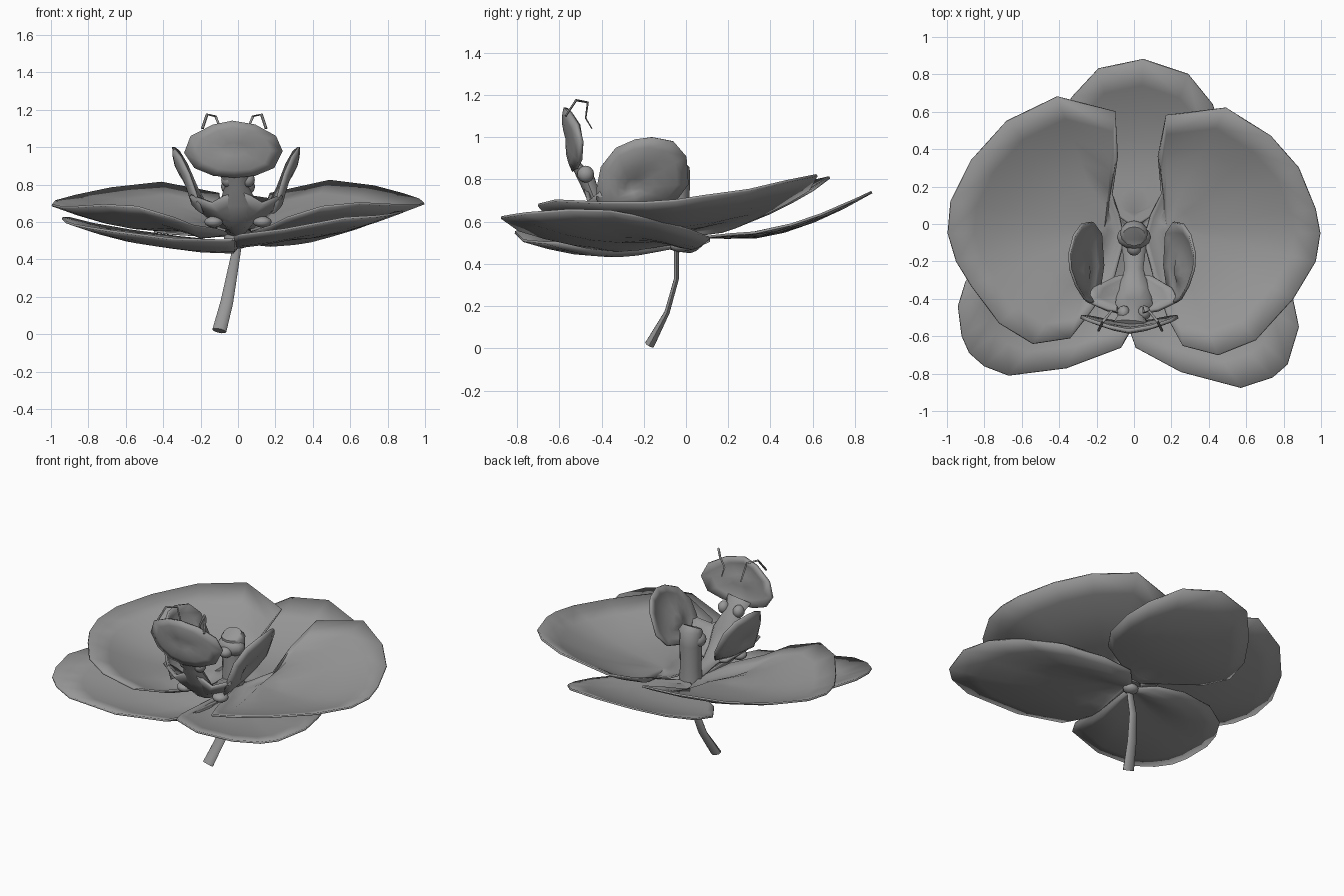
import bpy, bmesh, math
from mathutils import Vector

grey = bpy.data.materials.new("flower_grey")
grey.diffuse_color = (0.31, 0.31, 0.31, 1)


def finish(name, bm, thickness=0):
    bmesh.ops.recalc_face_normals(bm, faces=bm.faces)
    for f in bm.faces:
        f.smooth = True
    me = bpy.data.meshes.new(name)
    bm.to_mesh(me)
    bm.free()
    me.materials.append(grey)
    ob = bpy.data.objects.new(name, me)
    bpy.context.collection.objects.link(ob)
    if thickness:
        mod = ob.modifiers.new("thickness", 'SOLIDIFY')
        mod.thickness = thickness
        mod.offset = 0
    bpy.context.view_layer.objects.active = ob
    ob.select_set(True)
    bpy.ops.object.shade_smooth_by_angle(angle=math.radians(50))
    ob.select_set(False)
    return ob


def blade(name, base, outline, cup, thickness=0.012, rings=6, height=None):
    """Cupped sheet: rings growing from a base point out to an outline."""
    bm = bmesh.new()
    base, cup = Vector(base), Vector(cup)
    centre = bm.verts.new(base)
    prev = None
    n = len(outline)
    for k in range(1, rings + 1):
        t = k / rings
        ring = []
        for p in outline:
            d = Vector(p) - base
            # short spans near the base are cupped less
            amount = math.sin(math.pi * t ** 1.1) * min(1, d.length / 0.4 if cup.z else 1)
            co = base + d * t + cup * amount
            if height:
                co.z = height(co.x, co.y)
            ring.append(bm.verts.new(co))
        for i in range(n):
            j = (i + 1) % n
            if prev:
                bm.faces.new((prev[i], ring[i], ring[j], prev[j]))
            else:
                bm.faces.new((centre, ring[i], ring[j]))
        prev = ring
    return finish(name, bm, thickness)


def tube(name, path, sides=10):
    """Oval tube; each path point is x, y, z, half width, half depth."""
    bm = bmesh.new()
    pts = [Vector(p[:3]) for p in path]
    rings = []
    for i, p in enumerate(path):
        d = (pts[min(i + 1, len(pts) - 1)] - pts[max(i - 1, 0)]).normalized()
        side = (Vector((1, 0, 0)) - d * d.x).normalized()
        up = d.cross(side)
        rings.append([bm.verts.new(pts[i] + side * p[3] * math.cos(a) + up * p[4] * math.sin(a))
                      for a in (2 * math.pi * k / sides for k in range(sides))])
    for a, b in zip(rings, rings[1:]):
        for k in range(sides):
            m = (k + 1) % sides
            bm.faces.new((a[k], a[m], b[m], b[k]))
    bm.faces.new(rings[0])
    bm.faces.new(rings[-1])
    return finish(name, bm)


def ball(name, loc, size):
    bm = bmesh.new()
    bmesh.ops.create_uvsphere(bm, u_segments=12, v_segments=8, radius=1)
    for v in bm.verts:
        v.co = Vector(loc) + Vector([c * s for c, s in zip(v.co, size)])
    return finish(name, bm)


# two broad side petals
blade("left_petal", (-0.16, -0.02, 0.555), [
    (-0.08, 0.05, 0.545), (-0.12, 0.16, 0.57), (-0.09, 0.36, 0.65), (-0.10, 0.60, 0.75),
    (-0.41, 0.68, 0.81), (-0.68, 0.55, 0.78), (-0.87, 0.34, 0.74), (-0.98, 0.12, 0.71),
    (-0.995, -0.05, 0.69), (-0.95, -0.20, 0.68), (-0.87, -0.33, 0.68), (-0.72, -0.53, 0.69),
    (-0.54, -0.64, 0.68), (-0.34, -0.61, 0.62), (-0.24, -0.48, 0.58), (-0.11, -0.30, 0.56),
    (-0.05, -0.08, 0.54)], (0, 0, -0.05))
blade("right_petal", (0.18, -0.02, 0.555), [
    (0.09, 0.05, 0.545), (0.15, 0.16, 0.57), (0.13, 0.36, 0.65), (0.17, 0.58, 0.75),
    (0.49, 0.62, 0.82), (0.73, 0.47, 0.79), (0.88, 0.30, 0.75), (0.97, 0.08, 0.72),
    (0.995, -0.05, 0.70), (0.97, -0.20, 0.69), (0.85, -0.40, 0.69), (0.65, -0.62, 0.70),
    (0.45, -0.70, 0.68), (0.26, -0.65, 0.62), (0.18, -0.50, 0.58), (0.11, -0.30, 0.56),
    (0.05, -0.08, 0.54)], (0, 0, -0.05))

# rear sepal, flat at its root and sweeping up to the tip
blade("top_sepal", (0.0, 0.06, 0.53), [
    (0.0, -0.02, 0), (0.20, 0.11, 0), (0.38, 0.21, 0), (0.46, 0.33, 0),
    (0.47, 0.50, 0), (0.42, 0.64, 0), (0.29, 0.80, 0), (0.05, 0.88, 0),
    (-0.19, 0.83, 0), (-0.33, 0.68, 0), (-0.43, 0.52, 0), (-0.45, 0.36, 0),
    (-0.36, 0.22, 0), (-0.20, 0.12, 0)], (0, 0, 0),
    height=lambda x, y: 0.525 + 0.215 * (max(0, y - 0.3) / 0.58) ** 1.6 + 0.1 * x * x)

# two front sepals
blade("left_sepal", (-0.03, -0.06, 0.485), [
    (0.0, -0.02, 0.49), (-0.12, 0.08, 0.50), (-0.32, 0.10, 0.52), (-0.58, 0.02, 0.555),
    (-0.78, -0.13, 0.59), (-0.90, -0.31, 0.62), (-0.94, -0.44, 0.62), (-0.92, -0.60, 0.60),
    (-0.88, -0.69, 0.585), (-0.80, -0.76, 0.57), (-0.67, -0.81, 0.55), (-0.36, -0.77, 0.51),
    (-0.07, -0.66, 0.50), (-0.02, -0.57, 0.50), (0.01, -0.25, 0.49)], (0, 0, -0.055))
blade("right_sepal", (0.03, -0.06, 0.505), [
    (0.0, -0.02, 0.505), (0.12, 0.11, 0.51), (0.32, 0.11, 0.525), (0.57, 0.02, 0.56),
    (0.75, -0.15, 0.61), (0.84, -0.36, 0.65), (0.88, -0.55, 0.655), (0.82, -0.75, 0.64),
    (0.74, -0.82, 0.63), (0.57, -0.875, 0.62), (0.25, -0.79, 0.56), (0.01, -0.66, 0.53),
    (-0.02, -0.57, 0.52), (-0.01, -0.25, 0.51)], (0, 0, -0.05))

# upright ear-shaped lobes of the lip
lobe = [(0.19, -0.42, 0.65), (0.22, -0.42, 0.76), (0.25, -0.40, 0.86), (0.29, -0.33, 0.95),
        (0.32, -0.24, 0.99), (0.325, -0.16, 1.0), (0.30, -0.06, 0.98), (0.26, 0.0, 0.91),
        (0.21, 0.01, 0.78), (0.17, -0.05, 0.70), (0.16, -0.22, 0.65)]
for side, s, shift in (("left", -1, 0.02), ("right", 1, 0)):
    blade(side + "_lip_lobe", (s * (0.22 + shift), -0.26, 0.76),
          [(s * (x + shift * (z - 0.6) / 0.4), y, z) for x, y, z in lobe],
          (s * 0.03, 0, 0), 0.014, 5)

# trough joining the lobes, and the lip stalk
blade("lip_trough", (0, -0.36, 0.58), [
    (-0.255, -0.41, 0.74), (-0.22, -0.34, 0.68), (-0.10, -0.28, 0.58), (0.0, -0.26, 0.56),
    (0.10, -0.28, 0.58), (0.20, -0.34, 0.68), (0.235, -0.41, 0.74), (0.13, -0.46, 0.70),
    (0.0, -0.48, 0.78), (-0.14, -0.46, 0.70)], (0, 0, -0.03), 0.02, 4)
tube("lip_stalk", [
    (0, -0.08, 0.55, 0.07, 0.03), (0, -0.24, 0.56, 0.05, 0.03), (0, -0.36, 0.60, 0.09, 0.04),
    (0, -0.43, 0.70, 0.10, 0.035), (-0.01, -0.47, 0.80, 0.06, 0.04),
    (-0.02, -0.53, 0.88, 0.09, 0.02)])
for s in (-1, 1):
    ball("lip_knob", (s * 0.055, -0.475, 0.825), (0.035, 0.04, 0.04))
    ball("lip_foot", (s * 0.13, -0.37, 0.60), (0.05, 0.05, 0.03))

# shield-shaped lip tip
blade("lip_tip", (-0.02, -0.56, 0.99), [
    (-0.285, -0.495, 0.97), (-0.25, -0.51, 1.06), (-0.13, -0.55, 1.12), (-0.03, -0.57, 1.14),
    (0.09, -0.55, 1.12), (0.20, -0.515, 1.06), (0.235, -0.495, 0.98), (0.19, -0.50, 0.89),
    (0.09, -0.52, 0.85), (-0.02, -0.53, 0.84), (-0.13, -0.52, 0.85), (-0.23, -0.50, 0.89)],
    (0, -0.012, 0), 0.02, 4)

# two thin tendrils curling back from the lip tip
for side, s in (("left", -1), ("right", 1)):
    tube(side + "_tendril", [
        (-0.02 + s * 0.17, -0.57, 1.10, 0.008, 0.006), (-0.02 + s * 0.145, -0.52, 1.175, 0.008, 0.006),
        (-0.02 + s * 0.10, -0.465, 1.165, 0.007, 0.005), (-0.02 + s * 0.07, -0.475, 1.09, 0.006, 0.004),
        (-0.02 + s * 0.07, -0.445, 1.04, 0.004, 0.003)], 6)

# central column with hood and beak
tube("column", [(0, -0.05, 0.51, 0.075, 0.07), (0, -0.05, 0.60, 0.065, 0.065),
                (0, -0.05, 0.76, 0.07, 0.068), (0, -0.05, 0.85, 0.075, 0.068),
                (0, -0.06, 0.87, 0.06, 0.05)], 12)
ball("column_hood", (0, -0.07, 0.79), (0.092, 0.065, 0.06))
ball("column_beak", (0, -0.125, 0.77), (0.04, 0.045, 0.035))

# curved stem and its joint under the flower
tube("stem", [(-0.10, -0.172, 0.018, 0.038, 0.024), (-0.06, -0.09, 0.17, 0.034, 0.013),
              (-0.03, -0.045, 0.33, 0.028, 0.012), (0, -0.045, 0.49, 0.022, 0.012)])
ball("stem_joint", (0, -0.03, 0.485), (0.05, 0.045, 0.03))
